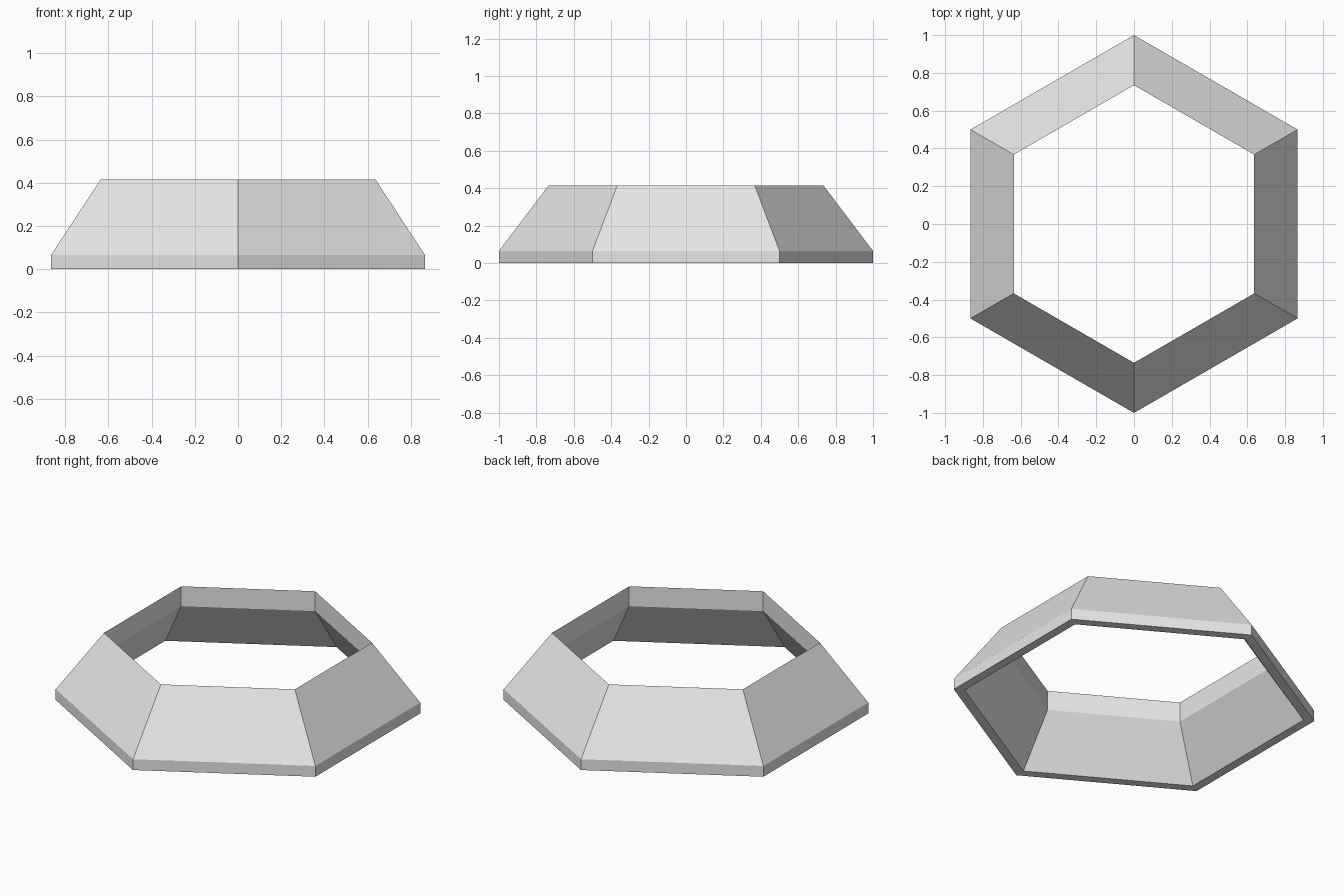
import bpy
import bmesh
from math import cos, sin, radians

cube = bpy.data.objects.get("Cube")
if cube:
    bpy.data.objects.remove(cube, do_unlink=True)

# One plain grey for the whole ring
grey = bpy.data.materials.new("light_grey")
grey.use_nodes = True
colour = (0.8, 0.8, 0.8, 1)
grey.diffuse_color = colour
grey.node_tree.nodes["Principled BSDF"].inputs["Base Color"].default_value = colour

SIDES = 6
# Wall cross-section as (corner radius, height), outer foot first
PROFILE = [(1, 0), (1, 0.065), (0.735, 0.415), (0.735, 0.295), (0.94, 0)]


def lathe(name, profile, sides, start, material):
    """Sweep a closed profile around z with flat sides."""
    bm = bmesh.new()
    rings = []
    for i in range(sides):
        a = start + radians(360 * i / sides)
        rings.append([bm.verts.new((r * cos(a), r * sin(a), z)) for r, z in profile])
    for i, ring in enumerate(rings):
        after = rings[(i + 1) % sides]
        for j in range(len(profile)):
            k = (j + 1) % len(profile)
            bm.faces.new((ring[j], after[j], after[k], ring[k]))
    bmesh.ops.recalc_face_normals(bm, faces=bm.faces)
    mesh = bpy.data.meshes.new(name)
    bm.to_mesh(mesh)
    bm.free()
    mesh.materials.append(material)
    obj = bpy.data.objects.new(name, mesh)
    bpy.context.collection.objects.link(obj)
    return obj


# Sloping hexagonal ring, with corners at the front and back
lathe("hexagonal_ring", PROFILE, SIDES, radians(90), grey)
